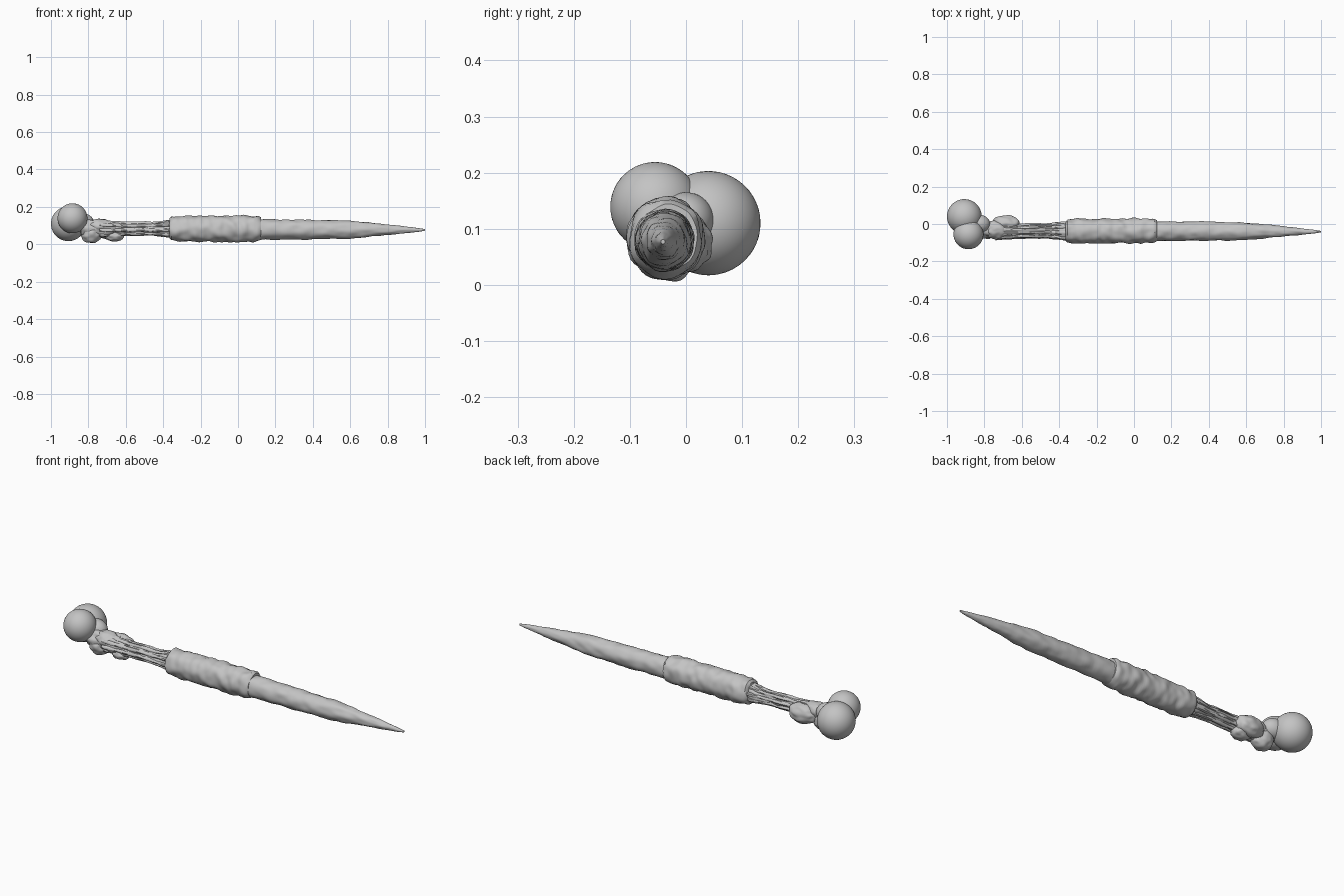
import bpy, bmesh, math
from mathutils import Vector, noise

if "Cube" in bpy.data.objects:
    bpy.data.objects.remove(bpy.data.objects["Cube"])

grey = bpy.data.materials.new("plain grey")
grey.diffuse_color = (0.55, 0.55, 0.55, 1)
grey.use_nodes = True
grey.node_tree.nodes["Principled BSDF"].inputs["Base Color"].default_value = grey.diffuse_color


def finish(name, bm, angle=40):
    bmesh.ops.recalc_face_normals(bm, faces=bm.faces[:])
    mesh = bpy.data.meshes.new(name)
    bm.to_mesh(mesh)
    bm.free()
    mesh.materials.append(grey)
    ob = bpy.data.objects.new(name, mesh)
    bpy.context.collection.objects.link(ob)
    bpy.ops.object.select_all(action='DESELECT')
    ob.select_set(True)
    bpy.context.view_layer.objects.active = ob
    bpy.ops.object.shade_smooth_by_angle(angle=math.radians(angle))
    return ob


def tube(name, stations, rough=0.0, step=0.015, sides=40, stretch=22):
    """Capped tube along x; each station is (x, y, z, y radius, z radius)."""
    bm = bmesh.new()
    rows = [stations[0]]
    for a, b in zip(stations, stations[1:]):
        n = max(1, round((b[0] - a[0]) / step))
        rows += [[p + (q - p) * i / n for p, q in zip(a, b)] for i in range(1, n + 1)]
    rings = []
    for x, y, z, ry, rz in rows:
        ring = []
        for k in range(sides):
            t = 2 * math.pi * k / sides
            c, s = math.cos(t), math.sin(t)
            d = rough * noise.noise(Vector((x * stretch, c * 1.6, s * 1.6)))
            d *= min(1, ry / 0.04)
            ring.append(bm.verts.new((x, y + c * (ry + d), z + s * (rz + d))))
        rings.append(ring)
    for r0, r1 in zip(rings, rings[1:]):
        for k in range(sides):
            j = (k + 1) % sides
            bm.faces.new((r0[k], r0[j], r1[j], r1[k]))
    bm.faces.new(rings[0])
    bm.faces.new(rings[-1])
    return finish(name, bm)


def ball(name, centre, radii, rough=0.0):
    bm = bmesh.new()
    bmesh.ops.create_icosphere(bm, subdivisions=4, radius=1)
    for v in bm.verts:
        d = 1 + rough * noise.noise(v.co * 2.2 + Vector(centre) * 9)
        v.co = Vector([c + r * p * d for c, r, p in zip(centre, radii, v.co)])
    return finish(name, bm, 60)


# Pommel: two overlapping balls
ball("pommel_ball_back", (-0.907, 0.040, 0.110), (0.093,) * 3)
ball("pommel_ball_front", (-0.885, -0.055, 0.139), (0.080,) * 3)

# Lumpy collar joining the pommel to the neck
ball("collar_joint", (-0.83, 0.0, 0.115), (0.06, 0.05, 0.05))
ball("collar_lump_low", (-0.785, -0.03, 0.055), (0.055, 0.048, 0.05), 0.12)
ball("collar_lump_top", (-0.74, -0.03, 0.095), (0.065, 0.048, 0.042), 0.12)
ball("collar_lump_back", (-0.685, 0.002, 0.075), (0.075, 0.045, 0.05), 0.12)
ball("collar_lump_under", (-0.66, -0.03, 0.044), (0.05, 0.042, 0.03), 0.12)

# Thin neck core with strands running along it
tube("neck_core", [(-0.84, -0.03, 0.09, 0.042, 0.042), (-0.70, -0.035, 0.083, 0.040, 0.042),
                   (-0.58, -0.037, 0.083, 0.032, 0.028), (-0.44, -0.037, 0.083, 0.034, 0.032),
                   (-0.34, -0.037, 0.083, 0.044, 0.045)], 0.012)
for i in range(8):
    a = 2 * math.pi * (i + 0.3) / 8
    c, s = math.cos(a), math.sin(a)
    tube(f"neck_strand_{i + 1}",
         [(x, -0.037 + c * r * 1.1, 0.083 + s * r, 0.009, 0.009)
          for x, r in ((-0.74, 0.038), (-0.60, 0.030), (-0.46, 0.030), (-0.34, 0.042))],
         0.02, sides=10)

# Wide wrinkled grip with rounded lips
tube("grip", [(-0.365, -0.038, 0.083, 0.052, 0.054), (-0.355, -0.038, 0.083, 0.062, 0.066),
              (-0.30, -0.038, 0.083, 0.066, 0.069), (-0.10, -0.037, 0.083, 0.066, 0.071),
              (0.06, -0.036, 0.083, 0.066, 0.071), (0.11, -0.036, 0.083, 0.064, 0.066),
              (0.122, -0.036, 0.083, 0.056, 0.058)], 0.008, 0.01, 48, 30)

# Long round shaft narrowing to the point
tube("blade", [(0.09, -0.038, 0.080, 0.052, 0.055), (0.25, -0.038, 0.079, 0.052, 0.053),
               (0.42, -0.038, 0.078, 0.051, 0.052), (0.60, -0.039, 0.078, 0.047, 0.048),
               (0.70, -0.040, 0.078, 0.037, 0.039), (0.85, -0.040, 0.078, 0.022, 0.023),
               (0.97, -0.041, 0.077, 0.009, 0.009), (1.0, -0.041, 0.077, 0.004, 0.004)], 0.005)
